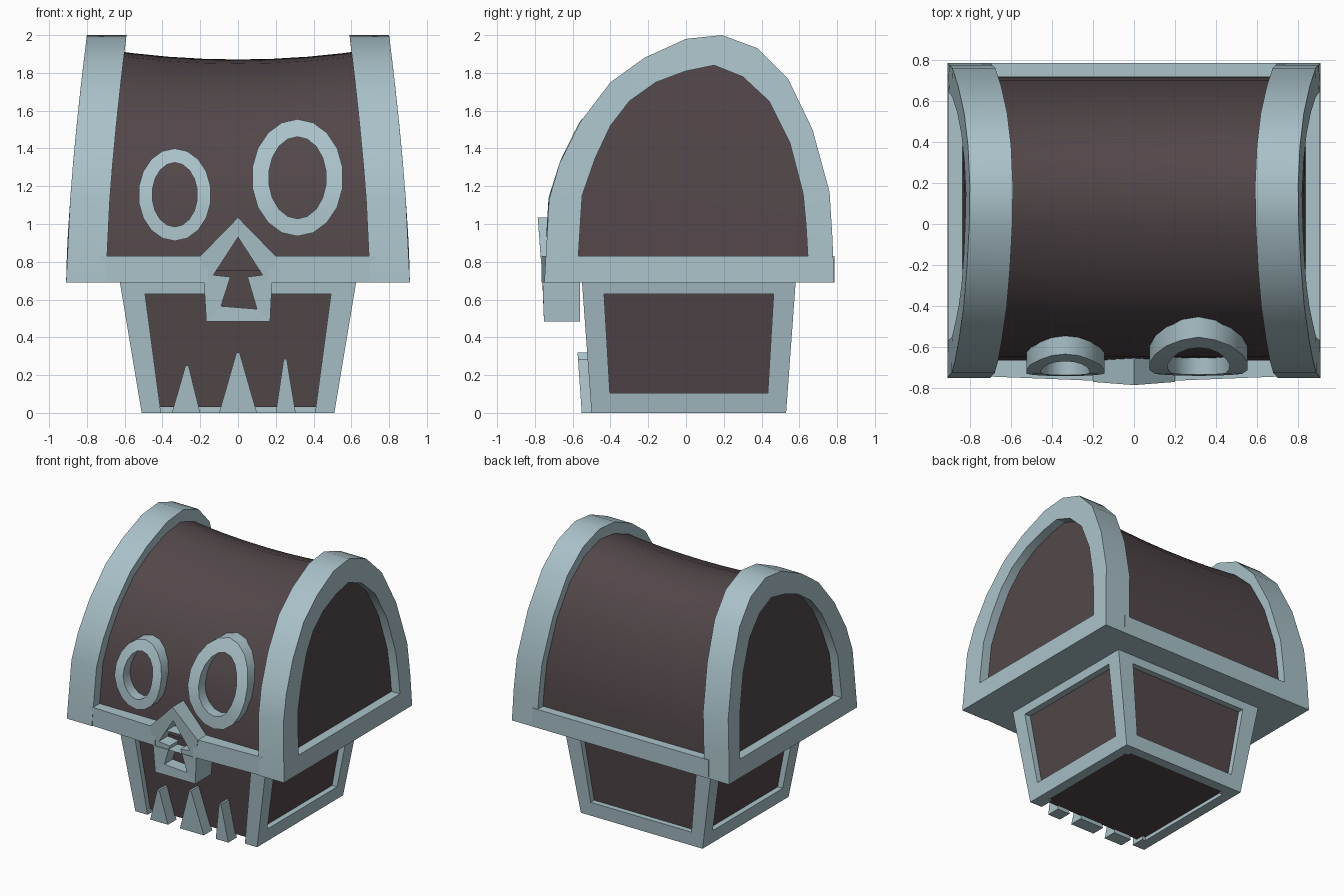
import bpy, bmesh, math

cube = bpy.data.objects.get("Cube")
if cube:
    bpy.data.objects.remove(cube, do_unlink=True)


def material(name, rgb):
    m = bpy.data.materials.new(name)
    m.use_nodes = True
    m.diffuse_color = (*rgb, 1)
    m.node_tree.nodes["Principled BSDF"].inputs["Base Color"].default_value = (*rgb, 1)
    return m


BONE = material("pale bone blue", (0.40, 0.54, 0.585))
WOOD = material("dark plum wood", (0.085, 0.063, 0.068))


def loft(name, loops, mat, wrap=False, caps=False, smooth=0):
    """Bridge equal closed loops; wrap joins last to first, caps fills the ends."""
    bm = bmesh.new()
    rows = [[bm.verts.new(p) for p in loop] for loop in loops]
    n = len(rows[0])
    pairs = list(zip(rows, rows[1:])) + ([(rows[-1], rows[0])] if wrap else [])
    for a, b in pairs:
        for i in range(n):
            j = (i + 1) % n
            bm.faces.new((a[i], a[j], b[j], b[i]))
    if caps:
        for row in (rows[0], rows[-1]):
            if n % 2:
                bm.faces.new(row)
            else:
                # strips across the cap follow its curve
                for i in range(n // 2 - 1):
                    bm.faces.new((row[i], row[i + 1], row[n - 2 - i], row[n - 1 - i]))
    bmesh.ops.recalc_face_normals(bm, faces=bm.faces[:])
    me = bpy.data.meshes.new(name)
    bm.to_mesh(me)
    bm.free()
    me.materials.append(mat)
    ob = bpy.data.objects.new(name, me)
    bpy.context.collection.objects.link(ob)
    if smooth:
        bpy.ops.object.select_all(action="DESELECT")
        ob.select_set(True)
        bpy.context.view_layer.objects.active = ob
        bpy.ops.object.shade_smooth_by_angle(angle=math.radians(smooth))
    return ob


# Lid arch profiles (y, z), front to back
outer = [(-.75, .69), (-.725, 1.13), (-.67, 1.32), (-.56, 1.54), (-.40, 1.75), (-.22, 1.88), (0, 1.98),
         (.19, 2), (.38, 1.93), (.54, 1.77), (.67, 1.5), (.76, 1.17), (.775, .93), (.785, .69)]
inner = [(-.57, .83), (-.55, 1.15), (-.48, 1.35), (-.40, 1.52), (-.30, 1.65), (-.16, 1.75), (0, 1.81),
         (.15, 1.84), (.30, 1.78), (.44, 1.65), (.55, 1.43), (.62, 1.16), (.635, 1), (.645, .83)]
shell = [(a + (c - a) * .44, b + (d - b) * .44) for (a, b), (c, d) in zip(outer, inner)]


def lid_x(z):
    return .91 - .11 * (max(z - .69, 0) / 1.31) ** 1.5


def lid_front(z):
    for (y0, z0), (y1, z1) in zip(shell, shell[1:]):
        if z <= z1:
            return y0 + (y1 - y0) * (z - z0) / (z1 - z0)


# Lid shell, sagging in the middle
sections = []
for k in range(-4, 5):
    t = k / 4
    sections.append([(t * (lid_x(z) - .07), y, z - .055 * (1 - t * t) * ((z - .69) / 1.2) ** 2)
                     for y, z in shell])
loft("lid_shell", sections, WOOD, caps=True, smooth=35)

# Arched end frames
for side, s in (("left", 1), ("right", -1)):
    loops = [[(s * (lid_x(z) - d), y, z) for y, z in prof]
             for prof, d in ((outer, 0), (inner, 0), (inner, .21), (outer, .21))]
    loft(side + "_lid_frame", loops, BONE, wrap=True, smooth=30)

# Lid rim, notched behind the nose
half = [(.16, -.64), (.16, -.765), (.74, -.742), (.74, .785)]
rim = half + [(-x, y) for x, y in reversed(half)]
loft("lid_rim", [[(x, y, z) for x, y in rim] for z in (.69, .83)], BONE, caps=True)

# Nose frame and the wood behind it
nose_out = [(0, 1.035), (-.2, .83), (-.18, .69), (-.168, .485), (.17, .485), (.18, .69), (.2, .83)]
nose_in = [(0, .93), (-.13, .73), (-.04, .72), (-.09, .565), (.1, .55), (.05, .72), (.13, .73)]


def nose_y(z):
    return -.752 - .033 * min(max((z - .6) / .43, 0), 1)


loft("nose_frame", [[(x, nose_y(z) if front else -.56, z) for x, z in prof]
                    for prof, front in ((nose_out, 1), (nose_in, 1), (nose_in, 0), (nose_out, 0))],
     BONE, wrap=True)
loft("nose_backing", [[(x, y, z) for x, z in ((-.15, .5), (.15, .5), (.15, .92), (-.15, .92))]
                      for y in (-.655, -.646)], WOOD, caps=True)

# Eye rings hugging the lid front
for side, cx, cz, rx, rz, ix, iz in (("right", -.335, 1.155, .193, .245, .12, .17),
                                     ("left", .315, 1.245, .243, .31, .153, .217)):
    def oval(a, b, push):
        pts = []
        for i in range(18):
            ang = math.tau * i / 18
            z = cz + b * math.cos(ang)
            pts.append((cx + a * math.sin(ang), lid_front(z) + push, z))
        return pts
    loft(side + "_eye_ring", [oval(rx, rz, -.08), oval(ix, iz, -.08), oval(ix, iz, .04), oval(rx, rz, .04)],
         BONE, wrap=True, smooth=30)


# Tapered lower chest, in fractions of its half width and depth
def block(name, mat, x0, x1, y0, y1, z0, z1):
    loops = [[(sx * (.51 + .167 * z), .015 + sy * (.515 + .073 * z), z)
              for sx, sy in ((x0, y0), (x1, y0), (x1, y1), (x0, y1))] for z in (z0, z1)]
    loft(name, loops, mat, caps=True)


block("chest_core", WOOD, -.92, .92, -.92, .92, .03, .7)
for sx, side in ((1, "left"), (-1, "right")):
    for sy, end in ((1, "back"), (-1, "front")):
        block(f"{end}_{side}_post", BONE, *sorted((.8 * sx, sx)), *sorted((.8 * sy, sy)), 0, .7)
    xs = sorted((.85 * sx, sx))
    block(side + "_top_rail", BONE, *xs, -.8, .8, .63, .7)
    block(side + "_bottom_rail", BONE, *xs, -.8, .8, 0, .105)
block("front_top_rail", BONE, -.8, .8, -1, -.85, .63, .7)
block("back_top_rail", BONE, -.8, .8, .85, 1, .63, .7)
block("back_bottom_rail", BONE, -.8, .8, .85, 1, 0, .105)

# Teeth
for name, x0, x1, tip, h in (("right", -.35, -.2, -.27, .25), ("middle", -.1, .1, 0, .32),
                             ("left", .2, .305, .25, .285)):
    loft(name + "_tooth", [[(x, y - .07 * z, z) for x, z in ((x0, 0), (x1, 0), (tip + .008, h), (tip - .008, h))]
                           for y in (-.552, -.45)], BONE, caps=True)
